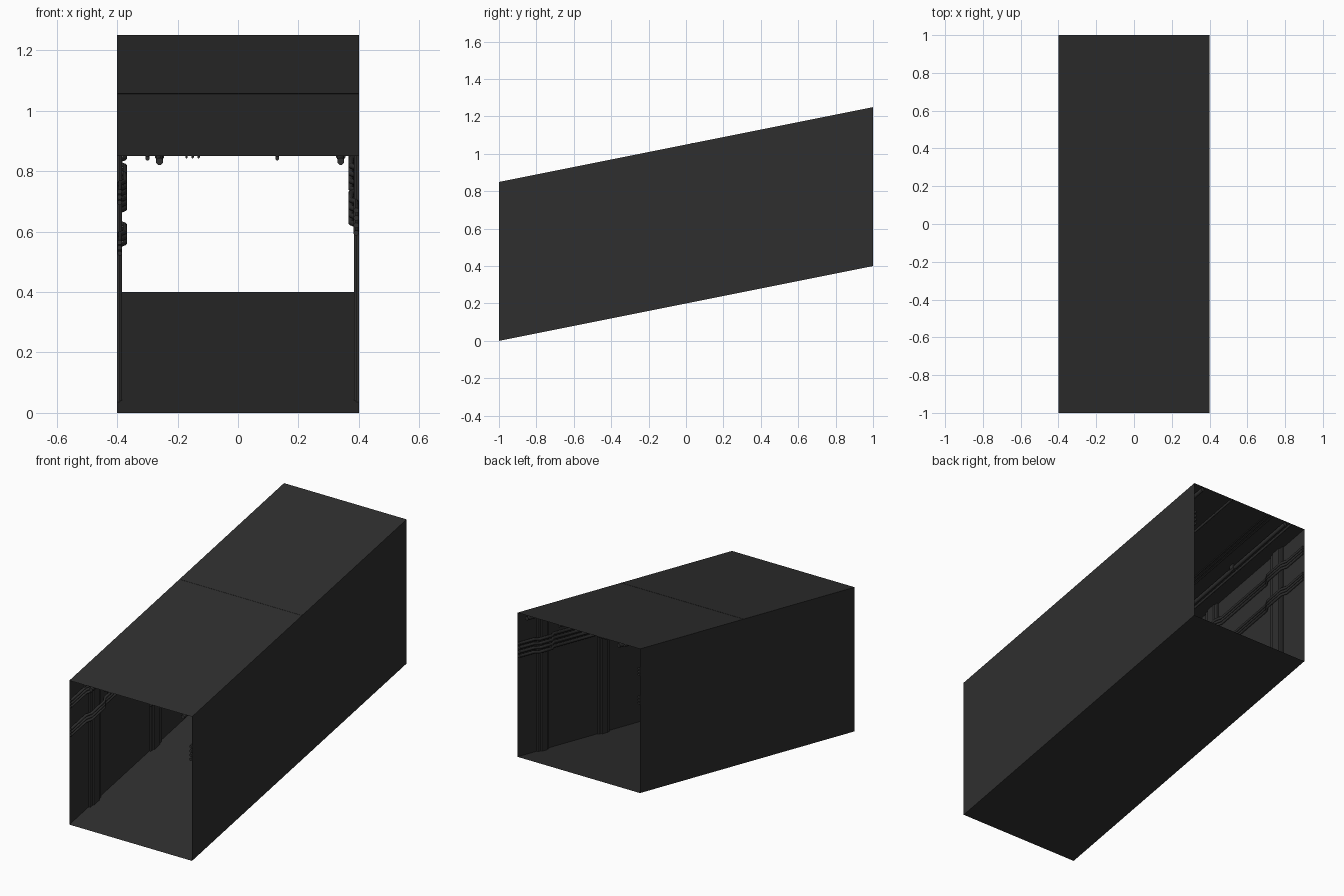
import bpy, bmesh, math

if "Cube" in bpy.data.objects:
    bpy.data.objects.remove(bpy.data.objects["Cube"])

W, H, SLOPE = 0.4, 0.85, 0.2
PILLARS = (-0.77, -0.205, 0.205, 0.77)

def material(name, v):
    m = bpy.data.materials.new(name)
    m.diffuse_color = (v, v, v, 1)
    m.use_nodes = True
    m.node_tree.nodes["Principled BSDF"].inputs["Base Color"].default_value = m.diffuse_color
    return m

CONCRETE = material("dark_grey", 0.028)

def floor_z(y):
    return 0.2 + SLOPE * y

def finish(name, bm, smooth=False):
    me = bpy.data.meshes.new(name)
    bm.to_mesh(me)
    bm.free()
    me.materials.append(CONCRETE)
    ob = bpy.data.objects.new(name, me)
    bpy.context.collection.objects.link(ob)
    if smooth:
        for p in me.polygons:
            p.use_smooth = len(p.vertices) == 4
    return ob

def sweep(name, rings, closed=True, smooth=False):
    """Skin a list of equal-length point rings; cap both ends when closed."""
    bm = bmesh.new()
    vs = [[bm.verts.new(p) for p in r] for r in rings]
    n = len(vs[0])
    for a, b in zip(vs, vs[1:]):
        for i in range(n):
            j = (i + 1) % n
            bm.faces.new((a[i], a[j], b[j], b[i]))
    if closed:
        bm.faces.new(vs[0][::-1])
        bm.faces.new(vs[-1])
        bmesh.ops.recalc_face_normals(bm, faces=bm.faces)
    return finish(name, bm, smooth)

def pipe(name, path, r, sides=8):
    """Path points are (x, y, height above the sloping floor)."""
    rings = []
    for x, y, h in path:
        ring = []
        for k in range(sides):
            a = math.tau * (k + 0.5) / sides
            ring.append((x + r * math.cos(a), y, floor_z(y) + h + r * math.sin(a)))
        rings.append(ring)
    return sweep(name, rings, smooth=True)

# Open-ended sloping shell, in two sections
for name, y0, y1 in (("front_shell", -1, 0), ("rear_shell", 0, 1)):
    sweep(name, [[(-W, y, floor_z(y)), (W, y, floor_z(y)),
                  (W, y, floor_z(y) + H), (-W, y, floor_z(y) + H)]
                 for y in (y0, y1)], closed=False)

# Chamfered pillars, cut to the slope at both ends
for side, label in ((-1, "left"), (1, "right")):
    for py in PILLARS:
        prof = [(W, -0.05), (W - 0.010, -0.05), (W - 0.010, -0.03), (W - 0.017, -0.025),
                (W - 0.017, 0.025), (W - 0.010, 0.03), (W - 0.010, 0.05), (W, 0.05)]
        sweep(label + "_pillar",
              [[(side * x, py + y, floor_z(py + y) + h) for x, y in prof]
               for h in (0.0, H)])

# Wall pipes that step out around each pillar
def wall_pipe(name, side, h, r):
    near, far = W - r, W - 0.017 - r
    path = [(side * near, -1, h)]
    for py in PILLARS:
        for dy, x in ((-0.09, near), (-0.06, far), (0.06, far), (0.09, near)):
            path.append((side * x, py + dy, h))
    path.append((side * near, 1, h))
    pipe(name, path, r)

for h in (0.528, 0.546, 0.564, 0.696, 0.714, 0.732):
    wall_pipe("left_wall_pipe", -1, h, 0.008)
for h in (0.595, 0.620, 0.645, 0.670):
    wall_pipe("right_wall_cable", 1, h, 0.009)

# Straight ceiling pipes and cables
for x, r, drop in ((-0.26, 0.012, 0.018), (0.34, 0.012, 0.018), (-0.30, 0.007, 0.008),
                   (0.13, 0.007, 0.008), (-0.17, 0.004, 0.004),
                   (-0.15, 0.004, 0.004), (-0.13, 0.004, 0.004)):
    pipe("ceiling_pipe", [(x, -1, H - drop), (x, 1, H - drop)], r)

# Clamps around the two large ceiling pipes
for x in (-0.26, 0.34):
    for y in (-0.89, -0.17, 0.55):
        prof = [(-0.015, 0.0), (-0.015, -0.024), (-0.008, -0.033),
                (0.008, -0.033), (0.015, -0.024), (0.015, 0.0)]
        sweep("pipe_clamp", [[(x + a, yy, floor_z(yy) + H + b) for a, b in prof]
                             for yy in (y - 0.015, y + 0.015)])

# Thin joint strip across the roof where the sections meet
sweep("roof_joint", [[(-W, y, floor_z(y) + H - 0.003), (W, y, floor_z(y) + H - 0.003),
                      (W, y, floor_z(y) + H + 0.001), (-W, y, floor_z(y) + H + 0.001)]
                     for y in (0.025, 0.035)])
